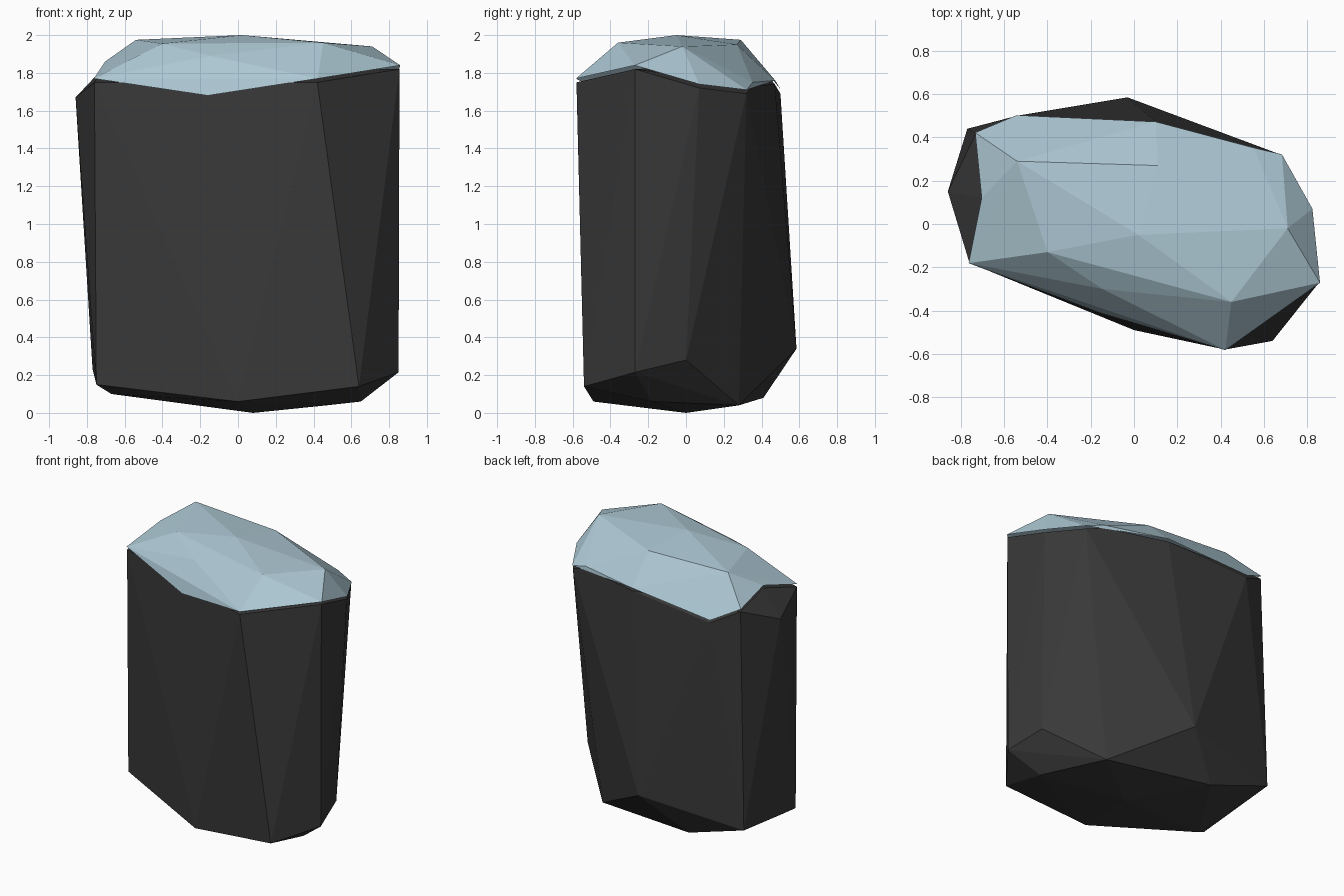
import bpy, bmesh

if "Cube" in bpy.data.objects:
    bpy.data.objects.remove(bpy.data.objects["Cube"])


def material(name, rgb):
    m = bpy.data.materials.new(name)
    m.diffuse_color = (*rgb, 1)
    m.use_nodes = True
    m.node_tree.nodes["Principled BSDF"].inputs["Base Color"].default_value = m.diffuse_color
    return m


def hull(name, points, mat, drop=None):
    """Faceted solid wrapped round a few corner points; drop() removes hidden faces."""
    bm = bmesh.new()
    for p in points:
        bm.verts.new(p)
    out = bmesh.ops.convex_hull(bm, input=bm.verts)
    inner = [v for v in out["geom_interior"] if isinstance(v, bmesh.types.BMVert)]
    bmesh.ops.delete(bm, geom=inner, context="VERTS")
    bmesh.ops.recalc_face_normals(bm, faces=bm.faces)
    if drop:
        bmesh.ops.delete(bm, geom=[f for f in bm.faces if drop(f.normal)], context="FACES")
    me = bpy.data.meshes.new(name)
    bm.to_mesh(me)
    bm.free()
    me.materials.append(mat)
    ob = bpy.data.objects.new(name, me)
    bpy.context.collection.objects.link(ob)
    return ob


# rim where the cap meets the rock
rim = [(-.76, -.18, 1.77), (.42, -.58, 1.77), (.855, -.27, 1.84), (.82, .07, 1.74),
       (.68, .32, 1.71), (.55, .35, 1.75), (.10, .47, 1.76), (-.54, .50, 1.71),
       (-.73, .42, 1.81), (-.70, .12, 1.86)]

# rock: rim, left shoulder, lower corners and underside
base = [(-.86, .15, 1.67), (-.77, .44, .23), (-.75, -.18, .15), (.64, -.54, .14),
        (.85, -.27, .215), (.785, 0, .28), (-.03, .585, .34), (0, -.49, .06),
        (-.67, -.14, .10), (-.31, .41, .08), (.47, .28, .04), (.65, -.18, .06), (.08, 0, 0)]
hull("rock", [(x, y, z - .02) for x, y, z in rim] + base,
     material("dark stone", (.04, .04, .04)))

# cap: rim, front dip and upper facets; open underneath and at the left notch
crown = [(-.16, -.41, 1.68), (-.54, .29, 1.975), (-.40, -.13, 1.955), (.02, -.05, 2.0),
         (.45, -.36, 1.96), (.71, -.02, 1.94), (.11, .27, 1.95), (-.146, -.30, 1.89)]
hull("snow_cap", [(x * 1.005, y * 1.005, z) for x, y, z in rim] + crown,
     material("pale ice blue", (.42, .58, .66)),
     drop=lambda n: n.z < -.3 or n.x < -.7 and abs(n.y) < .5)
